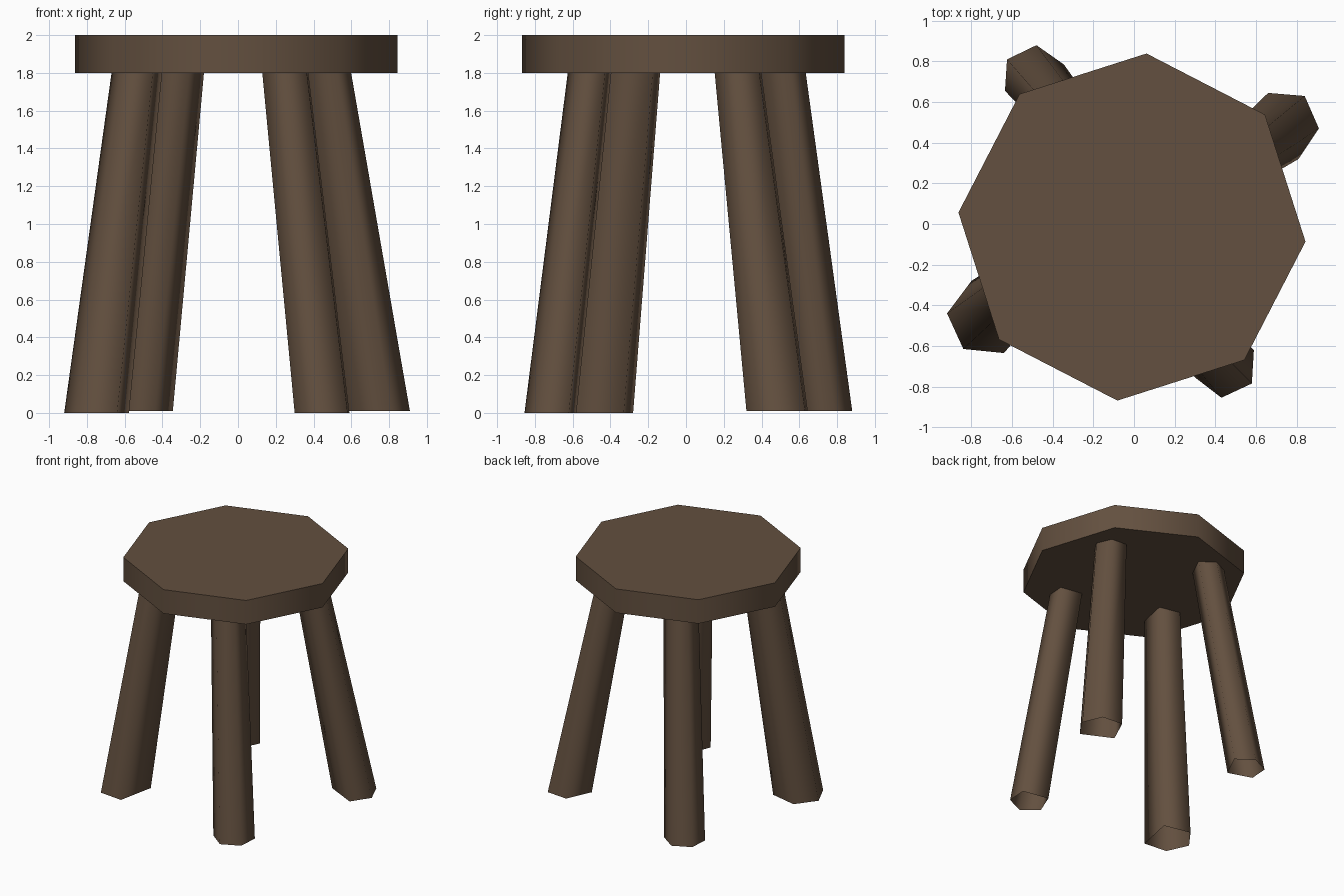
import bpy, bmesh, math
from mathutils import Vector

if "Cube" in bpy.data.objects:
    bpy.data.objects.remove(bpy.data.objects["Cube"])

wood = bpy.data.materials.new("dark brown wood")
wood.diffuse_color = (0.125, 0.08, 0.05, 1)
wood.use_nodes = True
wood.node_tree.nodes["Principled BSDF"].inputs["Base Color"].default_value = wood.diffuse_color


def make_object(name, bm, angle):
    bmesh.ops.recalc_face_normals(bm, faces=bm.faces)
    mesh = bpy.data.meshes.new(name)
    bm.to_mesh(mesh)
    bm.free()
    mesh.materials.append(wood)
    obj = bpy.data.objects.new(name, mesh)
    bpy.context.collection.objects.link(obj)
    bpy.ops.object.select_all(action='DESELECT')
    obj.select_set(True)
    bpy.context.view_layer.objects.active = obj
    bpy.ops.object.shade_smooth_by_angle(angle=math.radians(angle))
    return obj


# Seat: slightly turned octagonal slab
bm = bmesh.new()
bmesh.ops.create_cone(bm, cap_ends=True, segments=8, radius1=0.857, radius2=0.857, depth=0.2)
# put a corner at -4.8 degrees whatever the primitive's starting angle
first = math.atan2(bm.verts[:][0].co.y, bm.verts[:][0].co.x)
turn = math.radians(-4.8) - first
for v in bm.verts:
    a = math.atan2(v.co.y, v.co.x) + turn
    v.co = Vector((0.857 * math.cos(a) - 0.01, 0.857 * math.sin(a) - 0.015, v.co.z + 1.9))
make_object("seat", bm, 60)


# Legs: splayed, tapered, open five-sided tubes
def leg(name, foot, top_centre, taper, z0):
    xs, ys = zip(*foot)
    cx, cy = (min(xs) + max(xs)) / 2, (min(ys) + max(ys)) / 2
    bm = bmesh.new()
    low = [bm.verts.new((x, y, z0)) for x, y in foot]
    high = [bm.verts.new((top_centre[0] + (x - cx) * taper,
                          top_centre[1] + (y - cy) * taper, 1.805)) for x, y in foot]
    for i in range(5):
        j = (i + 1) % 5
        bm.faces.new((low[i], low[j], high[j], high[i]))
    # open tube: orient the sides outward
    obj = make_object(name, bm, 120)
    centre = Vector(((cx + top_centre[0]) / 2, (cy + top_centre[1]) / 2, 0.9))
    p = obj.data.polygons[0]
    if p.normal.dot(p.center - centre) < 0:
        obj.data.flip_normals()


leg("front_left_leg",
    [(-.80, -.28), (-.92, -.44), (-.84, -.615), (-.64, -.635), (-.577, -.33)],
    (-.535, -.275), 0.78, 0)
leg("front_right_leg",
    [(.30, -.755), (.43, -.855), (.58, -.785), (.59, -.62), (.37, -.58)],
    (.25, -.51), 0.84, 0)
leg("back_right_leg",
    [(.81, .32), (.91, .47), (.84, .63), (.66, .645), (.565, .44)],
    (.467, .275), 0.76, 0.01)
leg("back_left_leg",
    [(-.345, .785), (-.48, .88), (-.625, .81), (-.635, .655), (-.44, .59)],
    (-.303, .51), 0.85, 0.01)
